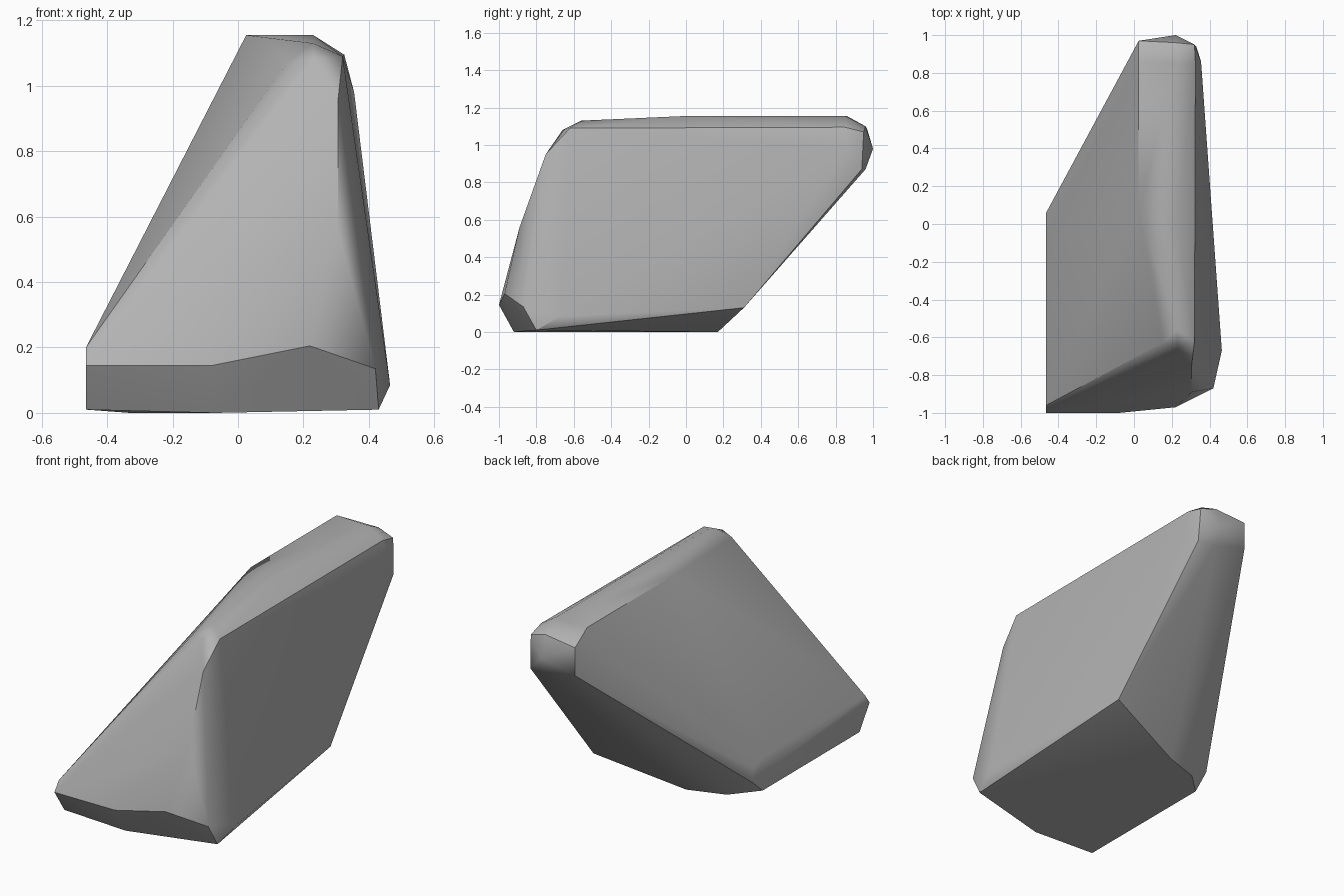
import bpy
import bmesh
import math

cube = bpy.data.objects.get("Cube")
if cube:
    bpy.data.objects.remove(cube, do_unlink=True)

stone = bpy.data.materials.new("grey_stone")
stone.use_nodes = True
GREY = (0.45, 0.45, 0.45, 1)
stone.diffuse_color = GREY
stone.node_tree.nodes["Principled BSDF"].inputs["Base Color"].default_value = GREY

# flat end cap, as (y, z) corners on one plane
cap = [(.06, .17), (.06, .09), (-.03, .01), (-.91, .01), (-1, .145), (-.96, .2), (-.05, .2)]
corners = [(-.465, y, z) for y, z in cap]

# base and its chamfered rim
corners += [(-.33, .1, 0), (-.12, .17, 0), (.37, .31, .13), (.43, -.8, .01),
            (-.07, -.92, 0), (.465, -.67, .085)]
# front lip and front side edge
corners += [(-.08, -1, .145), (.22, -.97, .205), (.42, -.87, .135),
            (.305, -.89, .56), (.305, -.75, .95)]
# worn front peak
corners += [(.15, -.63, 1.07), (.23, -.56, 1.13), (.32, -.62, 1.09), (.23, -.66, 1.08)]
# top ridge
corners += [(.025, .08, 1.155), (.025, .86, 1.155), (.23, 0, 1.155),
            (.23, .85, 1.155), (.325, .85, 1.095)]
# worn back tip
corners += [(.025, .97, 1.08), (.025, .97, .92), (.22, 1, .98), (.22, .96, 1.1),
            (.22, .96, .87), (.32, .95, 1.07), (.355, .86, .98), (.33, .94, .87)]

# wrap the corners in one convex stone
bm = bmesh.new()
for c in corners:
    bm.verts.new(c)
hull = bmesh.ops.convex_hull(bm, input=bm.verts)
loose = [v for v in bm.verts if not v.link_faces]
bmesh.ops.delete(bm, geom=loose, context='VERTS')
bmesh.ops.recalc_face_normals(bm, faces=bm.faces)
mesh = bpy.data.meshes.new("rock")
bm.to_mesh(mesh)
bm.free()
mesh.materials.append(stone)
rock = bpy.data.objects.new("rock", mesh)
bpy.context.collection.objects.link(rock)

# soft worn faces with crisp main edges
bpy.context.view_layer.objects.active = rock
rock.select_set(True)
bpy.ops.object.shade_smooth_by_angle(angle=math.radians(32))
weighted = rock.modifiers.new("even_shading", 'WEIGHTED_NORMAL')
weighted.keep_sharp = True
